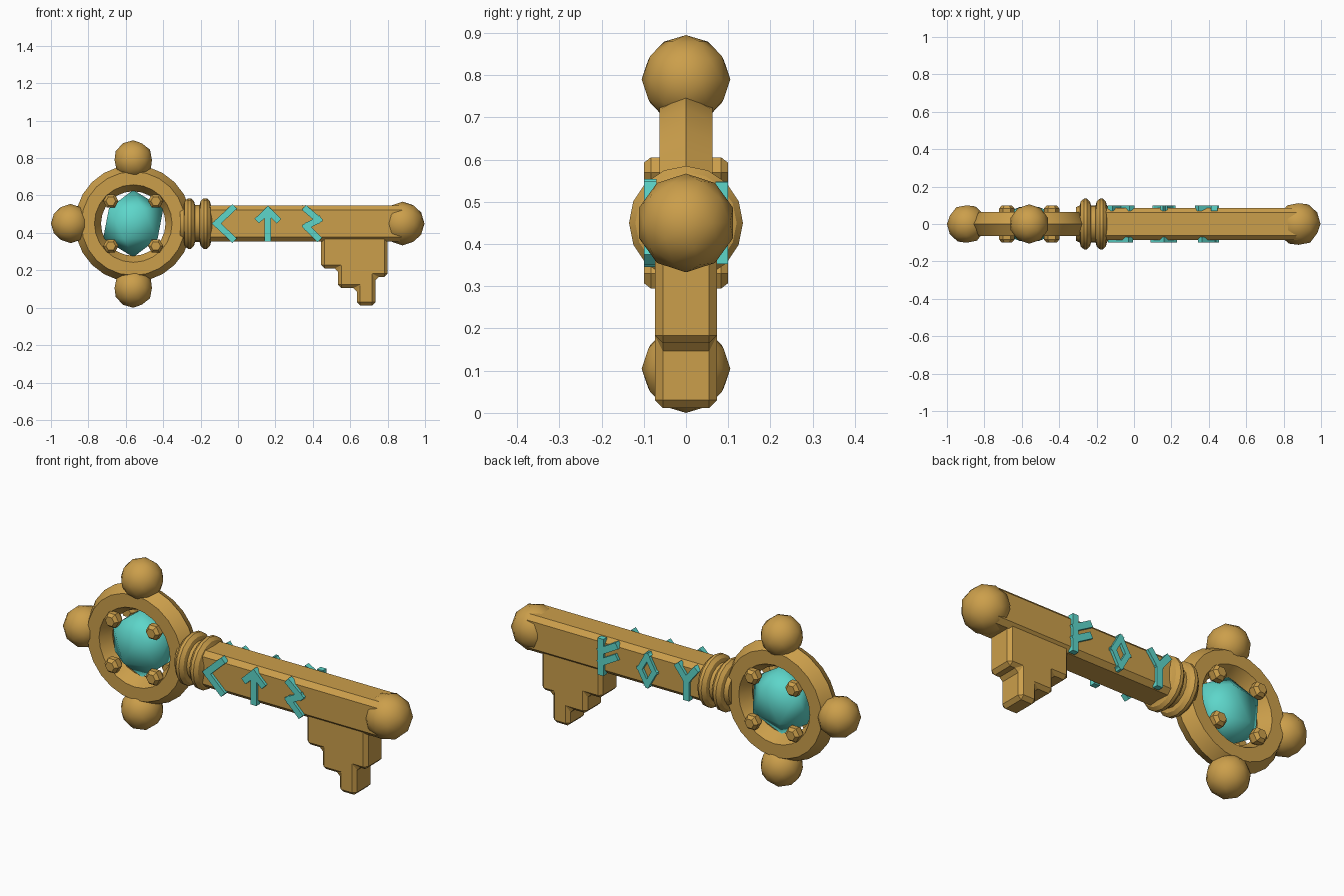
import bpy, bmesh, math
from mathutils import Matrix, Vector

if "Cube" in bpy.data.objects:
    bpy.data.objects.remove(bpy.data.objects["Cube"])


def material(name, rgb):
    m = bpy.data.materials.new(name)
    m.diffuse_color = (*rgb, 1)
    m.use_nodes = True
    m.node_tree.nodes["Principled BSDF"].inputs["Base Color"].default_value = m.diffuse_color
    return m


GOLD = material("gold", (0.60, 0.345, 0.070))
TEAL = material("teal", (0.11, 0.67, 0.59))
RING_X, MID_Z = -0.56, 0.45


def finish(name, bm, mat, angle=None):
    """Turn a bmesh into an object; smooth below the angle if one is given."""
    bmesh.ops.recalc_face_normals(bm, faces=bm.faces)
    mesh = bpy.data.meshes.new(name)
    bm.to_mesh(mesh)
    bm.free()
    mesh.materials.append(mat)
    ob = bpy.data.objects.new(name, mesh)
    bpy.context.collection.objects.link(ob)
    if angle:
        bpy.ops.object.select_all(action='DESELECT')
        ob.select_set(True)
        bpy.context.view_layer.objects.active = ob
        bpy.ops.object.shade_smooth_by_angle(angle=math.radians(angle))
    return ob


def loft(bm, rings, closed=False):
    """Bridge rings of equal size; cap the ends unless the loop is closed."""
    rows = [[bm.verts.new(p) for p in r] for r in rings]
    n = len(rows[0])
    pairs = list(zip(rows, rows[1:])) + ([(rows[-1], rows[0])] if closed else [])
    for a, b in pairs:
        for i in range(n):
            j = (i + 1) % n
            bm.faces.new((a[i], a[j], b[j], b[i]))
    if not closed:
        bm.faces.new(rows[0])
        bm.faces.new(rows[-1])


def circle(n, radius, place, turn=0.0):
    return [place(radius * math.cos(turn + math.tau * i / n),
                  radius * math.sin(turn + math.tau * i / n)) for i in range(n)]


def ball(name, loc, radius, axis, mat=GOLD, sub=2, scale_y=1, angle=60):
    bm = bmesh.new()
    rot = Vector(axis).to_track_quat('Z', 'Y').to_matrix().to_4x4()
    bmesh.ops.create_icosphere(bm, subdivisions=sub, radius=radius)
    bm.transform(Matrix.Translation(loc) @ Matrix.Diagonal((1, scale_y, 1, 1)) @ rot)
    return finish(name, bm, mat, angle)


# Ring handle with a hexagonal cross-section
bm = bmesh.new()
rings = []
for k in range(6):
    t = math.tau * k / 6
    r, y = 0.2425 + 0.07 * math.cos(t), 0.073 * math.sin(t)
    rings.append(circle(24, r, lambda a, b, y=y: (RING_X + a, y, MID_Z + b)))
loft(bm, rings, closed=True)
finish("handle_ring", bm, GOLD, 25)

# Balls around the ring and on the shaft end
ball("top_ball", (RING_X, 0, 0.79), 0.105, (0, 0, 1))
ball("bottom_ball", (RING_X, 0, 0.105), 0.105, (0, 0, -1))
ball("side_ball", (-0.895, 0, MID_Z), 0.105, (-1, 0, 0))
ball("end_ball", (0.88, 0, MID_Z), 0.117, (1, 0, 0))

# Flattened gem in the ring
bm = bmesh.new()
bmesh.ops.create_icosphere(bm, subdivisions=1, radius=0.18)
bm.transform(Matrix.Translation((RING_X, 0, MID_Z)) @ Matrix.Diagonal((1, 0.6, 1, 1)))
finish("gem", bm, TEAL, 80)

# Hexagonal studs holding the gem, on both faces
for side in (-1, 1):
    for sx in (-1, 1):
        for sz in (-1, 1):
            bm = bmesh.new()
            loft(bm, [circle(6, r, lambda a, b, y=y: (RING_X + sx * 0.12 + a, side * y,
                                                      MID_Z + sz * 0.12 + b))
                      for r, y in ((0.028, 0.035), (0.041, 0.055), (0.041, 0.083), (0.026, 0.1))])
            finish("gem_stud", bm, GOLD)

# Double collar turned around the shaft axis
profile = [(-0.31, 0.09)]
for c in (-0.26, -0.175):
    profile += [(c - 0.03, 0.1), (c - 0.025, 0.12), (c - 0.008, 0.135),
                (c + 0.008, 0.135), (c + 0.025, 0.12), (c + 0.03, 0.1)]
profile.append((-0.14, 0.09))
bm = bmesh.new()
loft(bm, [circle(16, r, lambda a, b, x=x: (x, a, MID_Z + b)) for x, r in profile])
finish("collar", bm, GOLD, 25)

# Chamfered shaft
W, H, C = 0.085, 0.096, 0.024
section = [(W, H - C), (W - C, H), (C - W, H), (-W, H - C),
           (-W, C - H), (C - W, -H), (W - C, -H), (W, C - H)]
bm = bmesh.new()
loft(bm, [[(x, y, MID_Z + z) for y, z in section] for x in (-0.2, 0.88)])
finish("shaft", bm, GOLD)

# Stepped key bit
outline = [(0.445, 0.42), (0.445, 0.21), (0.535, 0.21), (0.535, 0.105), (0.635, 0.105),
           (0.635, 0.012), (0.735, 0.012), (0.735, 0.165), (0.80, 0.165), (0.80, 0.42)]
bm = bmesh.new()
loft(bm, [[(x, y, z) for x, z in outline] for y in (-0.073, 0.073)])
bit = finish("key_bit", bm, GOLD)
bevel = bit.modifiers.new("chamfer", 'BEVEL')
bevel.width = 0.018
bevel.segments = 1


def strokes(name, cx, side, paths, width=0.034):
    """Raised sign made of straight bars on the front (-1) or back (1) face."""
    bm = bmesh.new()
    for path in paths:
        for (x0, z0), (x1, z1) in zip(path, path[1:]):
            a, b = Vector((cx + x0, 0, MID_Z + z0)), Vector((cx + x1, 0, MID_Z + z1))
            d = (b - a).normalized() * width / 2
            n = Vector((-d.z, 0, d.x))
            a, b = a - d, b + d
            loft(bm, [[p + Vector((0, side * y, 0)) for p in (a - n, b - n, b + n, a + n)]
                      for y in (0.07, 0.1)])
    finish(name, bm, TEAL)


# Raised signs on the front and back of the shaft
strokes("front_chevron", -0.07, -1, [[(0.04, 0.08), (-0.045, 0), (0.04, -0.08)]])
strokes("front_arrow", 0.16, -1, [[(0, -0.08), (0, 0.05)],
                                  [(-0.047, 0.025), (0, 0.07), (0.047, 0.025)]])
strokes("front_zigzag", 0.395, -1, [[(-0.03, 0.075), (0.035, 0.02), (-0.03, -0.015),
                                     (0.03, -0.075)]])
strokes("back_fork", -0.07, 1, [[(0, -0.08), (0, 0)], [(-0.048, 0.07), (0, 0.01), (0.048, 0.07)]])
strokes("back_diamond", 0.16, 1, [[(0, 0.075), (0.042, 0), (0, -0.075), (-0.042, 0), (0, 0.075)]],
        0.028)
strokes("back_branch", 0.39, 1, [[(0.04, -0.08), (0.04, 0.08)], [(0.04, 0.03), (-0.04, 0.075)],
                                 [(0.04, -0.03), (-0.04, 0.015)]])
